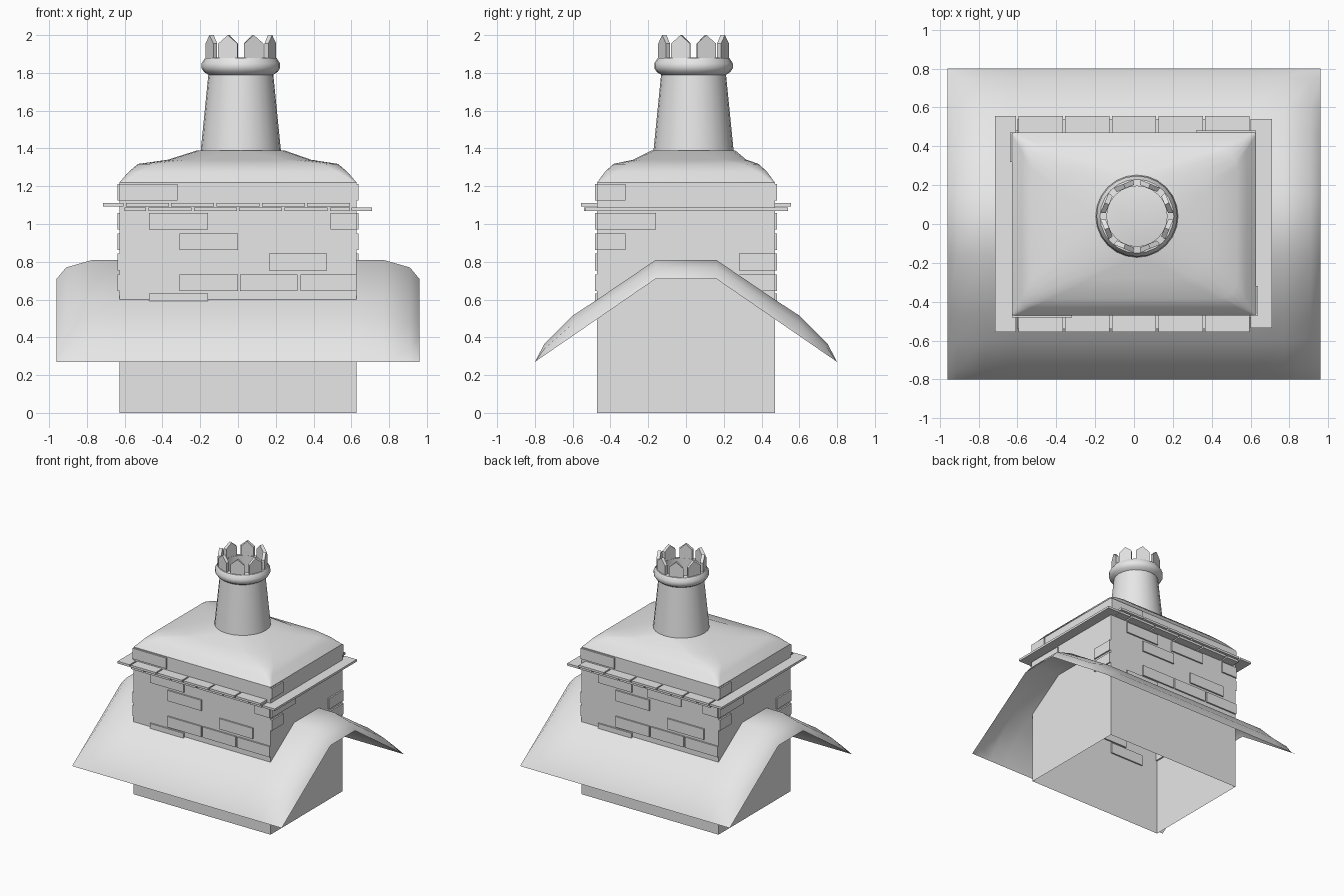
import bpy, bmesh, math

cube = bpy.data.objects.get("Cube")
if cube:
    bpy.data.objects.remove(cube, do_unlink=True)

stone = bpy.data.materials.new("pale_grey_stone")
stone.use_nodes = True
GREY = (0.8, 0.8, 0.8, 1)
stone.diffuse_color = GREY
stone.node_tree.nodes["Principled BSDF"].inputs["Base Color"].default_value = GREY


def finish(name, bm, smooth=None):
    bmesh.ops.recalc_face_normals(bm, faces=bm.faces)
    mesh = bpy.data.meshes.new(name)
    bm.to_mesh(mesh)
    bm.free()
    mesh.materials.append(stone)
    obj = bpy.data.objects.new(name, mesh)
    bpy.context.collection.objects.link(obj)
    if smooth:
        bpy.ops.object.select_all(action='DESELECT')
        obj.select_set(True)
        bpy.context.view_layer.objects.active = obj
        bpy.ops.object.shade_smooth_by_angle(angle=math.radians(smooth))
    return obj


def add_box(bm, x, y, z):
    """Box from three (low, high) ranges."""
    v = [bm.verts.new((a, b, c)) for c in z for b in y for a in x]
    for f in ((0, 1, 3, 2), (4, 5, 7, 6), (0, 1, 5, 4),
              (2, 3, 7, 6), (0, 2, 6, 4), (1, 3, 7, 5)):
        bm.faces.new([v[i] for i in f])


def loft(bm, rings, cap_end=False):
    """Skin a list of closed point rings."""
    loops = [[bm.verts.new(p) for p in r] for r in rings]
    for a, b in zip(loops, loops[1:]):
        for i in range(len(a)):
            j = (i + 1) % len(a)
            bm.faces.new((a[i], a[j], b[j], b[i]))
    if cap_end:
        bm.faces.new(loops[-1])


W, D = 0.627, 0.47      # half width and half depth of the stack

# Stack walls, open underneath
bm = bmesh.new()
add_box(bm, (-W, W), (-D, D), (0, 1.12))
bm.faces.ensure_lookup_table()
bmesh.ops.delete(bm, geom=[bm.faces[0]], context='FACES')
finish("stack_walls", bm)

# Block above the ledge
bm = bmesh.new()
add_box(bm, (-W, W), (-D, D), (1.12, 1.22))
finish("cap_block", bm)

# Saddle roof: thin sheet, bent down at the gable ends, open inside the stack
half_x = (0.96, 0.91, 0.77, W)
half_y = (0.8, 0.75, 0.6, D, 0.16)
ridge_z = dict(zip(half_y, (0.27, 0.365, 0.515, 0.60, 0.81)))
swell = dict(zip(half_x, (0, 0.6, 1, 1)))
xs = [-x for x in half_x] + list(reversed(half_x))
ys = [-y for y in half_y] + list(reversed(half_y))


def roof_z(x, y):
    low = 0.27 + (0.8 - abs(y)) / 0.64 * 0.44
    return low + (ridge_z[abs(y)] - low) * swell[abs(x)]


bm = bmesh.new()
grid = [[bm.verts.new((x, y, roof_z(x, y))) for y in ys] for x in xs]
for i in range(len(xs) - 1):
    for j in range(len(ys) - 1):
        inside = abs(xs[i] + xs[i + 1]) < 2 * W and abs(ys[j] + ys[j + 1]) < 2 * D
        if not inside:
            bm.faces.new((grid[i][j], grid[i + 1][j], grid[i + 1][j + 1], grid[i][j + 1]))
finish("saddle_roof", bm, 50)

# Ledge: two overlapping layers of thin slabs
bm = bmesh.new()
GAP = 0.006
for side in (-1, 1):
    for i in range(5):
        x0 = -0.6 + 0.24 * i
        y = sorted((side * 0.44, side * 0.555))
        add_box(bm, (x0 + GAP, x0 + 0.24 - GAP), y, (1.092, 1.11))
        y = sorted((side * 0.44, side * 0.54))
        add_box(bm, (x0 + 0.12 + GAP, min(x0 + 0.36, 0.6) - GAP), y, (1.07, 1.088))
    add_box(bm, (-0.6, -0.486), sorted((side * 0.44, side * 0.54)), (1.07, 1.088))
add_box(bm, (-0.715, -0.606), (-0.555, 0.555), (1.092, 1.11))
add_box(bm, (0.6, 0.71), (-0.535, 0.54), (1.07, 1.088))
finish("ledge_slabs", bm)

# Raised bricks: (start, end, course height), repeated on opposite walls
COURSE = 0.088
front_bricks = [(-W, -0.32, 1.125), (-0.47, -0.16, 0.97), (0.49, W, 0.97),
                (-0.31, 0, 0.862), (0.165, 0.47, 0.755), (-0.31, 0, 0.645),
                (0.01, 0.315, 0.645), (0.33, W, 0.645), (-0.47, -0.16, 0.545)]
side_bricks = [(-D, -0.16, 0.97), (-D, -0.32, 1.125), (-D, -0.32, 0.862),
               (0.28, D, 0.755), (0.28, D, 0.645)]
extra_back = [(-0.02, 0.29, 0.97), (0.2, 0.5, 0.755)]
OUT = 0.012


def span(a, b, turn):
    return tuple(sorted((a * turn, b * turn)))


bm = bmesh.new()
for turn in (1, -1):
    for a, b, z in front_bricks + (extra_back if turn < 0 else []):
        add_box(bm, span(a, b, turn), span(-D - OUT, -D + OUT, turn), (z, z + COURSE))
    for a, b, z in side_bricks:
        add_box(bm, span(W - OUT, W + OUT, turn), span(a, b, turn), (z, z + COURSE))
finish("raised_bricks", bm)


# Mortar cap: rounded rectangles shrinking up to the pot
def rounded_ring(hx, hy, r, z, cx=0, cy=0):
    pts = []
    for k, (sx, sy) in enumerate(((1, 1), (-1, 1), (-1, -1), (1, -1))):
        for s in range(5):
            a = math.pi / 2 * (k + s / 4)
            pts.append((cx + sx * (hx - r) + r * math.cos(a),
                        cy + sy * (hy - r) + r * math.sin(a), z))
    return pts


PX, PY = 0.015, 0.04    # pot centre
bm = bmesh.new()
loft(bm, [rounded_ring(W, D, 0.01, 1.22),
          rounded_ring(0.58, 0.43, 0.05, 1.275),
          rounded_ring(0.53, 0.385, 0.1, 1.318),
          rounded_ring(0.38, 0.3, 0.15, 1.34, PX / 2, PY / 2),
          rounded_ring(0.23, 0.22, 0.2, 1.39, PX, PY)], True)
finish("mortar_cap", bm, 45)

# Chimney pot: hollow turned profile (radius, height)
profile = [(0.213, 1.38), (0.172, 1.79), (0.195, 1.805), (0.208, 1.825),
           (0.208, 1.85), (0.19, 1.878), (0.155, 1.882), (0.155, 1.392)]
SIDES = 24
bm = bmesh.new()
loft(bm, [[(PX + r * math.cos(math.tau * i / SIDES), PY + r * math.sin(math.tau * i / SIDES), z)
           for i in range(SIDES)] for r, z in profile])
finish("chimney_pot", bm, 45)

# Crown of eight pointed pickets
outline = [(-0.055, 1.875), (0.055, 1.875), (0.055, 1.955), (0, 2.0), (-0.055, 1.955)]
bm = bmesh.new()
for k in range(8):
    a = math.tau * (k + 0.5) / 8
    c, s = math.cos(a), math.sin(a)
    rings = [[(PX + r * c - u * s * r / 0.18, PY + r * s + u * c * r / 0.18, z)
              for u, z in outline] for r in (0.155, 0.18)]
    inner = [bm.verts.new(p) for p in rings[0]]
    outer = [bm.verts.new(p) for p in rings[1]]
    bm.faces.new(inner)
    bm.faces.new(outer)
    for i in range(5):
        j = (i + 1) % 5
        bm.faces.new((inner[i], inner[j], outer[j], outer[i]))
finish("pot_crown", bm)
